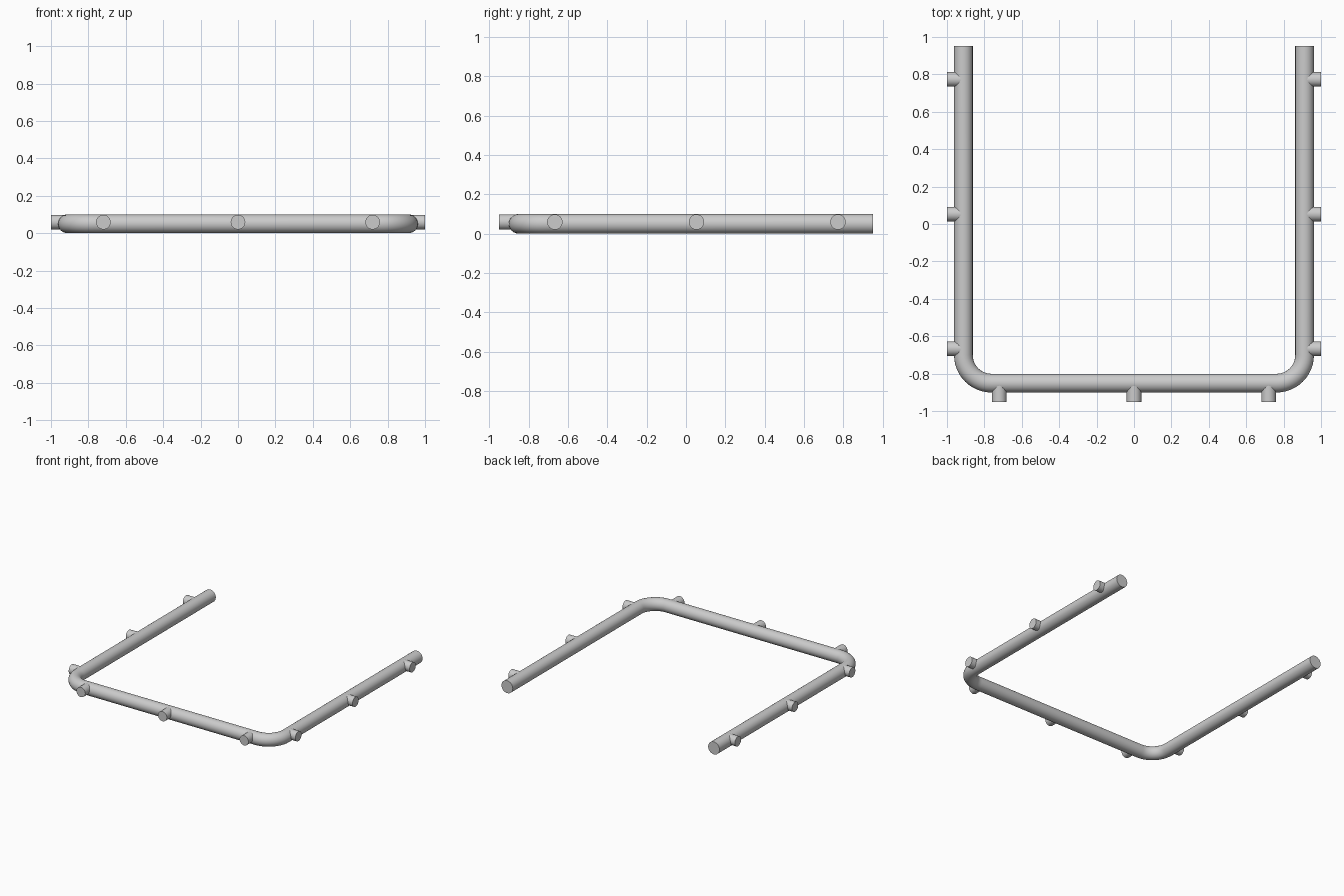
import bpy
from math import pi, sin, cos

if "Cube" in bpy.data.objects:
    bpy.data.objects.remove(bpy.data.objects["Cube"])

PIPE_R, PIPE_Z = 0.05, 0.05
SIDE_X, FRONT_Y, END_Y = 0.912, -0.851, 0.952
BEND_R, BEND_STEPS = 0.15, 12
PEG_R, PEG_Z = 0.039, 0.059


def smooth(obj):
    bpy.ops.object.select_all(action='DESELECT')
    obj.select_set(True)
    bpy.context.view_layer.objects.active = obj
    bpy.ops.object.shade_smooth_by_angle(angle=pi / 4)


# U-shaped rail: centre line of one half, then mirrored
half = [(SIDE_X, END_Y)]
for i in range(BEND_STEPS + 1):
    a = -i / BEND_STEPS * pi / 2
    half.append((SIDE_X - BEND_R + BEND_R * cos(a),
                 FRONT_Y + BEND_R + BEND_R * sin(a)))
path = half + [(-x, y) for x, y in reversed(half)]

curve = bpy.data.curves.new("rail_path", 'CURVE')
curve.dimensions = '3D'
curve.bevel_depth = PIPE_R
curve.bevel_resolution = 10
curve.use_fill_caps = True
spline = curve.splines.new('POLY')
spline.points.add(len(path) - 1)
for p, (x, y) in zip(spline.points, path):
    p.co = (x, y, PIPE_Z, 1)
rail = bpy.data.objects.new("bent_rail", curve)
bpy.context.collection.objects.link(rail)
bpy.context.view_layer.objects.active = rail
rail.select_set(True)
bpy.ops.object.convert(target='MESH')
rail = bpy.context.object
smooth(rail)


# Short round pegs, running from the rail's centre line outwards
def peg(name, inner, outer):
    (x0, y0), (x1, y1) = inner, outer
    length = abs(x1 - x0) + abs(y1 - y0)
    rot = (0, pi / 2, 0) if x0 != x1 else (pi / 2, 0, 0)
    bpy.ops.mesh.primitive_cylinder_add(
        vertices=32, radius=PEG_R, depth=length, rotation=rot,
        location=((x0 + x1) / 2, (y0 + y1) / 2, PEG_Z))
    obj = bpy.context.object
    obj.name = name
    smooth(obj)


for i in (-1, 0, 1):
    x = 0.72 * i
    peg("front_peg", (x, FRONT_Y), (x, -END_Y))
    y = 0.053 + 0.72 * i
    for side, s in (("left", -1), ("right", 1)):
        peg(side + "_peg", (s * SIDE_X, y), (s * 1.0, y))
